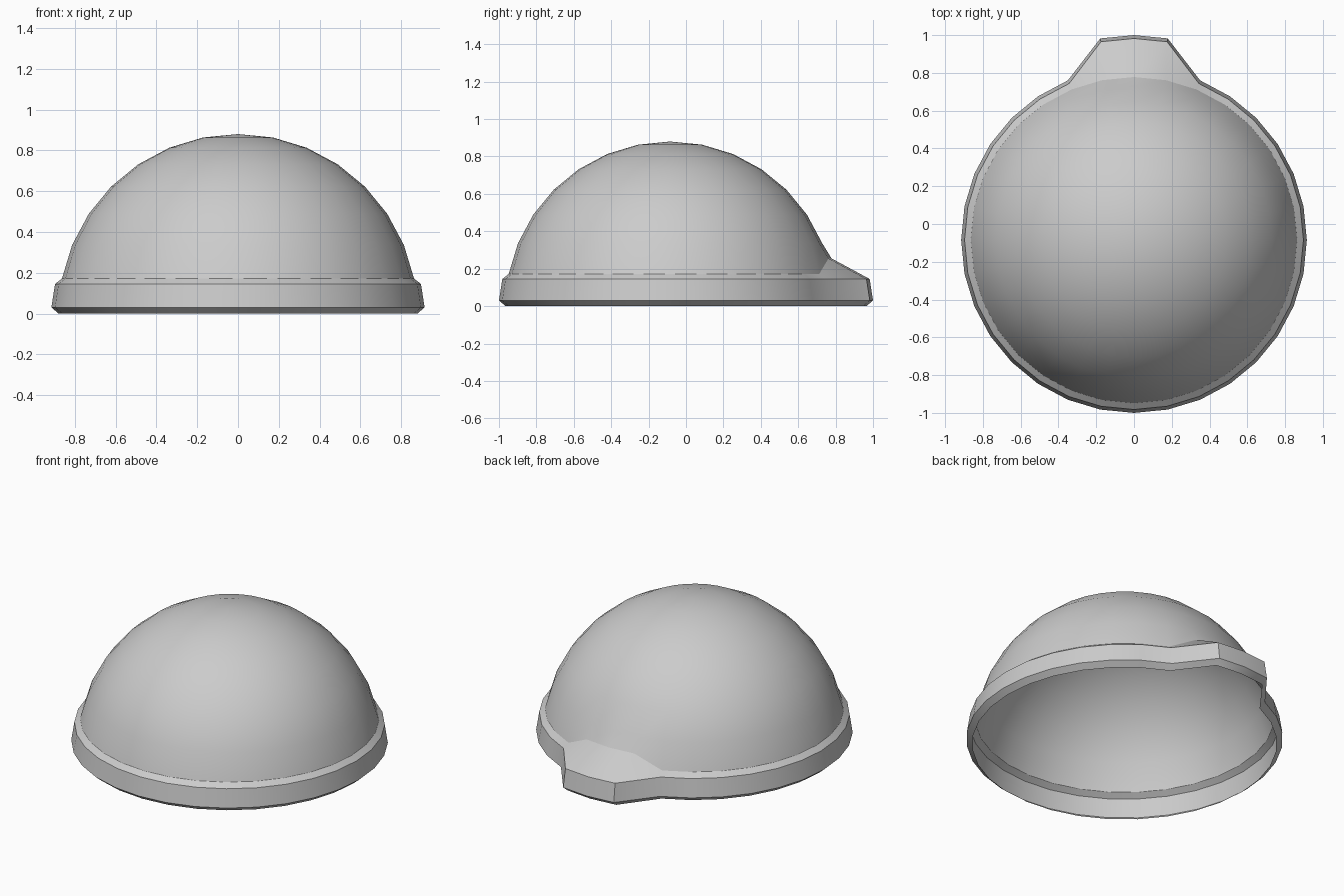
import bpy, bmesh, math

if "Cube" in bpy.data.objects:
    bpy.data.objects.remove(bpy.data.objects["Cube"])

SEG = 32            # sides around the dome
CY = -0.085         # centre of the round part; the peak sticks out to +y
R = 0.88            # dome radius
STEP = math.radians(11.25)

# Profile from the open bottom edge up: rim band, then dome rings
profile = [(0.88, 0.0), (0.915, 0.03), (0.897, 0.145)]
profile += [(R * math.cos(k * STEP), R * math.sin(k * STEP)) for k in range(1, 8)]

bm = bmesh.new()
rings = []
for row, (r, z) in enumerate(profile):
    ring = []
    for i in range(SEG):
        a = 2 * math.pi * i / SEG
        x, y, zz = r * math.sin(a), CY + r * math.cos(a), z
        if i in (SEG - 1, 0, 1):
            if row < 3:
                y += 0.17      # short peak pulled out of the rim
            elif row == 3:
                zz = 0.255     # peak rises where it meets the dome
        ring.append(bm.verts.new((x, y, zz)))
    rings.append(ring)

# Open single-skin shell
for lo, hi in zip(rings, rings[1:]):
    for i in range(SEG):
        j = (i + 1) % SEG
        bm.faces.new((lo[j], lo[i], hi[i], hi[j]))
top = bm.verts.new((0, CY, R))
for i in range(SEG):
    bm.faces.new((rings[-1][(i + 1) % SEG], rings[-1][i], top))
for f in bm.faces:
    f.smooth = True

# Crisp rim edges, plus the corners of the peak
for ring in rings[:4]:
    for i in range(SEG):
        bm.edges.get((ring[i], ring[(i + 1) % SEG])).smooth = False
for i in (1, SEG - 1):
    bm.edges.get((rings[1][i], rings[2][i])).smooth = False
bm.normal_update()

mesh = bpy.data.meshes.new("helmet_shell")
bm.to_mesh(mesh)
bm.free()
helmet = bpy.data.objects.new("helmet_shell", mesh)
bpy.context.collection.objects.link(helmet)
